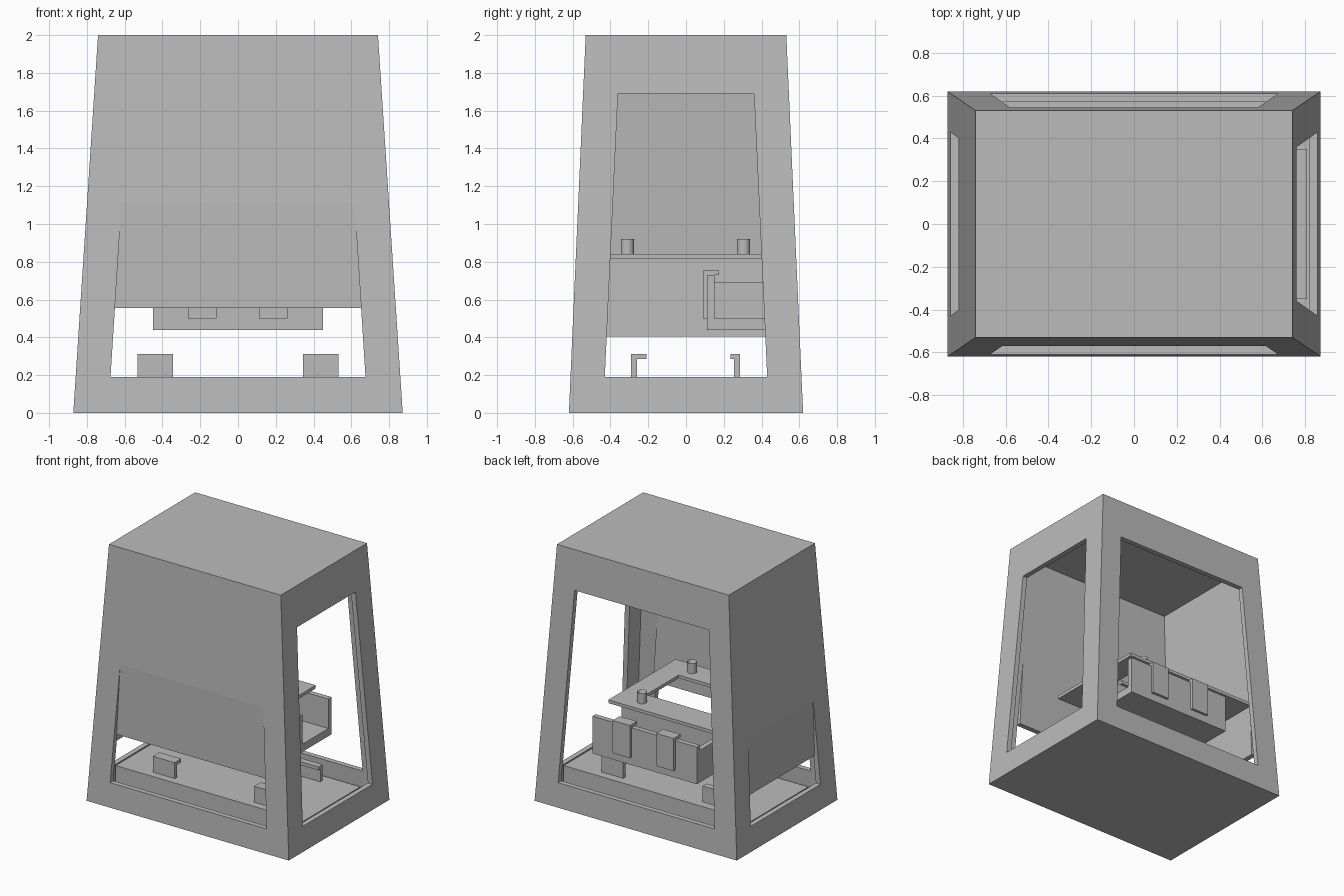
import bpy, bmesh
from mathutils import Vector

cube = bpy.data.objects.get("Cube")
if cube:
    bpy.data.objects.remove(cube, do_unlink=True)

grey = bpy.data.materials.new("plain_grey")
grey.use_nodes = True
grey.diffuse_color = (0.5, 0.5, 0.5, 1)
grey.node_tree.nodes["Principled BSDF"].inputs["Base Color"].default_value = (0.5, 0.5, 0.5, 1)


def finish(name, bm):
    bmesh.ops.recalc_face_normals(bm, faces=bm.faces)
    mesh = bpy.data.meshes.new(name)
    bm.to_mesh(mesh)
    bm.free()
    mesh.materials.append(grey)
    obj = bpy.data.objects.new(name, mesh)
    bpy.context.collection.objects.link(obj)
    return obj


def prism(name, ring_a, ring_b):
    """Solid between two matching rings of points."""
    bm = bmesh.new()
    a = [bm.verts.new(p) for p in ring_a]
    b = [bm.verts.new(p) for p in ring_b]
    bm.faces.new(a)
    bm.faces.new(b[::-1])
    for i in range(len(a)):
        j = (i + 1) % len(a)
        bm.faces.new((a[i], b[i], b[j], a[j]))
    return finish(name, bm)


def rect(x, y, z):
    return [(-x, -y, z), (x, -y, z), (x, y, z), (-x, y, z)]


def box(name, x0, x1, y0, y1, z0, z1):
    ring = [(x0, y0), (x1, y0), (x1, y1), (x0, y1)]
    return prism(name, [(x, y, z0) for x, y in ring], [(x, y, z1) for x, y in ring])


def extrude_x(name, profile, x0, x1):
    return prism(name, [(x0, y, z) for y, z in profile], [(x1, y, z) for y, z in profile])


def cut(target, cutter):
    mod = target.modifiers.new("cut", "BOOLEAN")
    mod.operation = "DIFFERENCE"
    mod.solver = "EXACT"
    mod.object = cutter
    bpy.context.view_layer.objects.active = target
    bpy.ops.object.modifier_apply(modifier=mod.name)
    bpy.data.objects.remove(cutter, do_unlink=True)


# Tapered outer walls
WALL = 0.04


def half_x(z):
    return 0.872 - 0.0655 * z


def half_y(z):
    return 0.62 - 0.0445 * z


def shell_ring(z, inset):
    return rect(half_x(z) - inset, half_y(z) - inset, z)


cabin = prism("cabin_shell", shell_ring(0, 0), shell_ring(2, 0))
cut(cabin, prism("cavity", shell_ring(0.06, WALL), shell_ring(1.95, WALL)))

# Window openings: axis, side, top height, bottom edge of the shutter
SILL, HEAD = 0.19, 1.69
OPENINGS = [("front", 1, -1, 1.11, 0.555), ("back", 1, 1, HEAD, None),
            ("left", 0, 1, HEAD, None), ("right", 0, -1, 0.85, 0.405)]


def opening_half(axis, z):
    t = (z - SILL) / (HEAD - SILL)
    return 0.675 - 0.095 * t if axis == 1 else 0.43 - 0.07 * t


def place(axis, side, across, out, z):
    return (across, side * out, z) if axis == 1 else (side * out, across, z)


for name, axis, side, top, shutter in OPENINGS:
    outer = half_y if axis == 1 else half_x

    def outline(z0, z1, out0, out1):
        w0, w1 = opening_half(axis, z0), opening_half(axis, z1)
        return [place(axis, side, a, o, z) for a, o, z in
                ((-w0, out0, z0), (w0, out0, z0), (w1, out1, z1), (-w1, out1, z1))]

    near = outer(HEAD) - 0.1
    cut(cabin, prism("opening", outline(SILL, top, near, near), outline(SILL, top, 1, 1)))
    # Shutter is flush at the top and set back at the bottom
    if shutter:
        o0, o1 = outer(shutter) - 0.03, outer(top)
        prism(name + "_shutter", outline(shutter, top, o0, o1),
              outline(shutter, top, o0 - WALL, o1 - WALL))

# Raised floor between two gutters
box("floor_platform", -0.81, 0.81, -0.35, 0.35, 0.05, 0.188)

# Counter with a central hole
counter = box("counter", -0.77, 0.38, -0.415, 0.415, 0.815, 0.84)
cut(counter, box("counter_hole", -0.55, 0.21, -0.21, 0.19, 0.7, 1))

# Cups on the counter
for name, y in (("front_cup", -0.31), ("back_cup", 0.305)):
    bm = bmesh.new()
    bmesh.ops.create_cone(bm, cap_ends=True, segments=20, radius1=0.035, radius2=0.035, depth=0.08)
    bmesh.ops.translate(bm, verts=bm.verts, vec=(0.165, y, 0.88))
    lid = max(bm.faces, key=lambda f: f.calc_center_median().z)
    bmesh.ops.inset_individual(bm, faces=[lid], thickness=0.015)
    bmesh.ops.translate(bm, verts=lid.verts, vec=Vector((0, 0, -0.04)))
    cup = finish(name, bm)
    bpy.ops.object.select_all(action="DESELECT")
    cup.select_set(True)
    bpy.context.view_layer.objects.active = cup
    bpy.ops.object.shade_smooth_by_angle()

# Trough, open at one end
MID = 0.31
extrude_x("trough", [(0.11, 0.44), (0.51, 0.44), (0.51, 0.73), (0.47, 0.73),
                     (0.47, 0.5), (0.15, 0.5), (0.15, 0.73), (0.11, 0.73)], -0.45, 0.45)
box("trough_end", -0.45, -0.41, 0.15, 0.47, 0.5, 0.69)

# Hooks over both trough walls
hook = [(0.09, 0.5), (0.11, 0.5), (0.11, 0.73), (0.175, 0.73), (0.175, 0.755), (0.09, 0.755)]
for row in ("front", "back"):
    profile = hook if row == "front" else [(2 * MID - y, z) for y, z in hook]
    for side, x in (("right", -0.19), ("left", 0.187)):
        extrude_x(f"{row}_{side}_hook", profile, x - 0.075, x + 0.075)

# Angled brackets standing on the floor
front_bracket = [(-0.29, 0.18), (-0.26, 0.18), (-0.26, 0.285), (-0.21, 0.285), (-0.21, 0.312), (-0.29, 0.312)]
back_bracket = [(0.285, 0.18), (0.255, 0.18), (0.255, 0.285), (0.235, 0.285), (0.235, 0.312), (0.285, 0.312)]
for row, profile in (("front", front_bracket), ("back", back_bracket)):
    for side, x in (("right", -0.437), ("left", 0.437)):
        extrude_x(f"{row}_{side}_bracket", profile, x - 0.094, x + 0.094)
